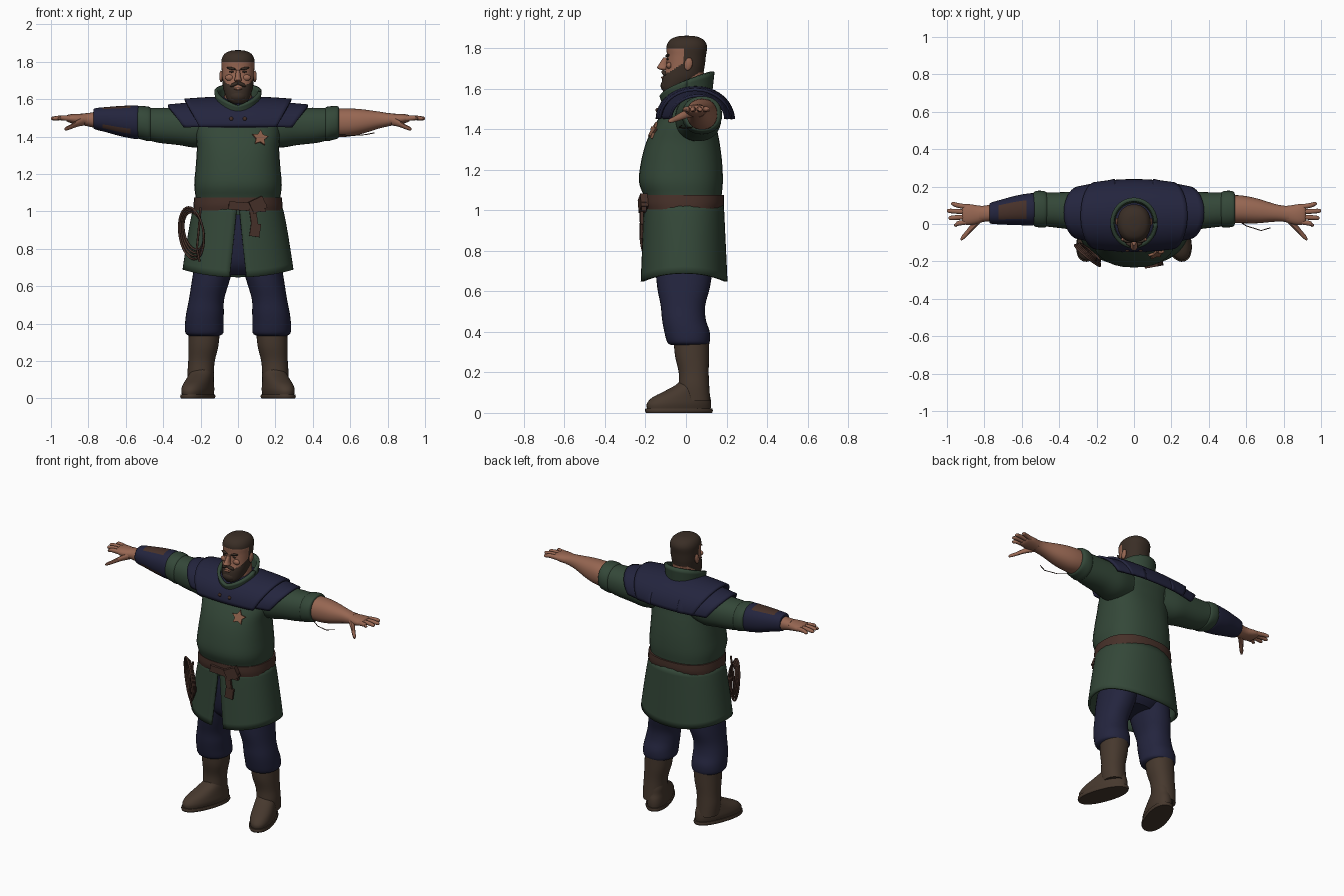
import bpy, bmesh
from math import sin, cos, pi, copysign, radians
from mathutils import Vector, Matrix

cube = bpy.data.objects.get("Cube")
if cube:
    bpy.data.objects.remove(cube)


def material(name, *rgb):
    m = bpy.data.materials.new(name)
    m.use_nodes = True
    m.diffuse_color = (*rgb, 1)
    m.node_tree.nodes["Principled BSDF"].inputs["Base Color"].default_value = (*rgb, 1)
    return m


skin = material("skin", .31, .135, .085)
green = material("green_cloth", .034, .064, .04)
navy = material("navy_cloth", .017, .018, .048)
leather = material("boot_leather", .062, .04, .027)
hair = material("dark_hair", .042, .027, .019)
strap = material("belt_leather", .062, .03, .022)
metal = material("copper_badge", .27, .12, .07)
parts = []


def finish(name, bm, *mats):
    bmesh.ops.recalc_face_normals(bm, faces=bm.faces)
    mesh = bpy.data.meshes.new(name)
    bm.to_mesh(mesh)
    bm.free()
    for m in mats:
        mesh.materials.append(m)
    ob = bpy.data.objects.new(name, mesh)
    bpy.context.collection.objects.link(ob)
    parts.append(ob)
    return ob


def smooth_rows(rows, n):
    # Catmull-Rom interpolation between section rows
    out = []
    for i in range(len(rows) - 1):
        a, b, c, d = (rows[max(0, min(len(rows) - 1, i + k))] for k in (-1, 0, 1, 2))
        for j in range(n):
            t = j / n
            out.append([q + t / 2 * (r - p + t * (2 * p - 5 * q + 4 * r - s + t * (3 * (q - r) + s - p)))
                        for p, q, r, s in zip(a, b, c, d)])
    return out + [list(rows[-1])]


def loft(name, mats, rows, axis="z", side=1, power=2.2, n=4, seg=32, rule=None):
    # each row: position along axis, centre (two values), radius (two values)
    bm = bmesh.new()
    rings = []
    for t, c, d, r, q in smooth_rows(rows, n):
        ring = []
        for k in range(seg):
            a = 2 * pi * k / seg
            u = c + r * copysign(abs(cos(a)) ** (2 / power), cos(a))
            v = d + q * copysign(abs(sin(a)) ** (2 / power), sin(a))
            p = (u, v, t) if axis == "z" else (t, u, v)
            ring.append(bm.verts.new((p[0] * side, p[1], p[2])))
        rings.append(ring)
    for low, high in zip(rings, rings[1:]):
        for k in range(seg):
            j = (k + 1) % seg
            bm.faces.new((low[k], low[j], high[j], high[k]))
    bm.faces.new(rings[0])
    bm.faces.new(rings[-1])
    bmesh.ops.recalc_face_normals(bm, faces=bm.faces)
    if rule:
        for f in bm.faces:
            f.material_index = rule(f.calc_center_median(), f.normal)
    return finish(name, bm, *mats)


def sheet(name, mat, fn, nu, nv, thick):
    bm = bmesh.new()
    grid = [[bm.verts.new(fn(i / nu, j / nv)) for j in range(nv + 1)] for i in range(nu + 1)]
    for i in range(nu):
        for j in range(nv):
            bm.faces.new((grid[i][j], grid[i + 1][j], grid[i + 1][j + 1], grid[i][j + 1]))
    ob = finish(name, bm, mat)
    mod = ob.modifiers.new("thickness", "SOLIDIFY")
    mod.thickness, mod.offset = thick, 0
    return ob


def shape(name, mat, loc, size, rot=(0, 0, 0), ball=True):
    bm = bmesh.new()
    if ball:
        bmesh.ops.create_uvsphere(bm, u_segments=16, v_segments=10, radius=1)
    else:
        bmesh.ops.create_cube(bm, size=2)
    ob = finish(name, bm, mat)
    ob.location, ob.scale, ob.rotation_euler = loc, size, [radians(a) for a in rot]
    if not ball:
        ob.modifiers.new("soft_edges", "BEVEL").width = .006
    return ob


def cord(name, mat, points, radius, closed=False):
    cu = bpy.data.curves.new(name, "CURVE")
    cu.dimensions, cu.bevel_depth, cu.bevel_resolution = "3D", radius, 2
    sp = cu.splines.new("POLY")
    sp.points.add(len(points) - 1)
    for p, co in zip(sp.points, points):
        p.co = (*co, 1)
    sp.use_cyclic_u = closed
    cu.materials.append(mat)
    bpy.context.collection.objects.link(bpy.data.objects.new(name, cu))


# Tunic body and belt
loft("tunic_body", [green], [(.98, 0, -.012, .225, .185), (1.06, 0, -.015, .225, .19),
     (1.14, 0, -.025, .234, .207), (1.24, 0, -.022, .226, .2), (1.34, 0, -.015, .22, .18),
     (1.43, 0, 0, .225, .15), (1.51, 0, .035, .2, .13), (1.58, 0, .04, .12, .09)], power=2.4)
loft("belt", [strap], [(1.005, 0, -.012, .238, .193), (1.035, 0, -.012, .238, .2),
     (1.075, 0, -.012, .234, .2)], power=2.4)
shape("belt_knot", strap, (.05, -.212, 1.025), (.1, .012, .022), (0, 4, 3), False)
shape("belt_loop", strap, (.105, -.212, 1.035), (.04, .018, .034), (0, -25, 10), False)
shape("belt_tail", strap, (.085, -.219, .96), (.018, .008, .07), (0, -8, 5), False)
shape("belt_tail_tip", strap, (.092, -.221, .9), (.027, .007, .035), (0, 8, 5), False)


# Skirt, open at the front
def skirt(u, v):
    gap = .015 + .11 * v
    a = -pi / 2 + gap + u * 2 * (pi - gap)
    hem = .648 + .04 * cos(a) ** 2
    z = 1.03 + (hem - 1.03) * v
    rx, ry = .228 + .062 * v ** .8, .19 + .018 * v
    return (rx * copysign(abs(cos(a)) ** .9, cos(a)), -.01 + ry * copysign(abs(sin(a)) ** .9, sin(a)), z)


sheet("tunic_skirt", green, skirt, 64, 10, .014)
loft("trouser_seat", [navy], [(.66, 0, -.01, .13, .1), (.72, 0, -.01, .19, .15),
     (.85, 0, -.012, .2, .168), (1, 0, -.01, .2, .17)])


# Shoulder cape, shoulder plates and collar
def cape(u, v):
    a, x = pi * v, 2 * u - 1
    drop = 1 - .08 * x * x
    return (x * (.205 + .08 * sin(a)), .045 - .188 * cos(a) * drop, 1.45 + .158 * sin(a) * drop)


sheet("shoulder_cape", navy, cape, 24, 24, .014)
for s in (1, -1):
    def plate(u, v):
        a = pi * v
        x = .1 + u * (.19 + .085 * sin(a))
        return (s * x, .06 - (.175 - .04 * u) * cos(a), 1.45 + (.14 - .025 * u) * sin(a))
    sheet("shoulder_plate", navy, plate, 10, 24, .014)
    shape("cape_button", strap, (s * .036, -.142, 1.495), (.011, .008, .011))


def collar(u, v):
    a = 2 * pi * u
    back = .5 + .5 * sin(a)
    low, high = 1.53 + .04 * back, 1.565 + .12 * back ** .6
    r = .105 + .012 * v
    return (r * cos(a), .005 + r * 1.08 * sin(a), low + (high - low) * v)


sheet("collar", green, collar, 40, 5, .02)
loft("neck", [skin], [(1.5, 0, .02, .085, .085), (1.6, 0, .015, .075, .075), (1.68, 0, .02, .07, .07)])


# Head with hair and beard coloured by region
def head_rule(c, n):
    if c.z > 1.8 or c.y > -.015 or c.z < 1.662 + .65 * (c.y + .115):
        return 1
    return 0


head = loft("head", [skin, hair], [(1.578, 0, -.075, .03, .03), (1.6, 0, -.06, .058, .058),
     (1.65, 0, -.022, .077, .095), (1.7, 0, -.005, .084, .095), (1.76, 0, .002, .087, .096),
     (1.81, 0, .004, .088, .1), (1.842, 0, .004, .072, .082), (1.858, 0, .004, .04, .048),
     (1.862, 0, .004, .008, .01)], n=8, seg=56, rule=head_rule)
loft("nose", [skin], [(1.692, 0, -.108, .014, .012), (1.702, 0, -.116, .02, .026),
     (1.72, 0, -.112, .014, .022), (1.755, 0, -.098, .011, .014)], seg=16)
shape("lower_lip", skin, (0, -.115, 1.655), (.022, .008, .006))
shape("chin_beard", hair, (0, -.083, 1.615), (.05, .043, .036))
for s in (1, -1):
    shape("ear", skin, (s * .09, .012, 1.722), (.01, .02, .032), (-12, 0, 0))
    shape("eyebrow", hair, (s * .036, -.092, 1.764), (.026, .009, .007), (0, s * -10, s * 12))
    shape("eye", hair, (s * .035, -.091, 1.746), (.013, .005, .005))
    shape("cheek", skin, (s * .045, -.083, 1.715), (.024, .014, .017))
    shape("moustache", hair, (s * .02, -.108, 1.679), (.026, .012, .01), (0, s * 22, s * 15))

# Arms, hands and legs, mirrored
for s in (1, -1):
    loft("sleeve", [green], [(.12, .05, 1.46, .1, .1), (.22, .06, 1.453, .112, .112),
         (.32, .07, 1.455, .102, .1), (.42, .075, 1.46, .094, .094), (.48, .078, 1.467, .09, .086)],
         "x", s)
    loft("rolled_cuff", [green], [(.46, .078, 1.467, .08, .08), (.475, .078, 1.467, .096, .092),
         (.51, .08, 1.473, .098, .09), (.535, .08, 1.476, .09, .085), (.54, .08, 1.476, .07, .07)],
         "x", s)
    loft("forearm", [skin], [(.5, .08, 1.475, .075, .075), (.58, .078, 1.475, .074, .076),
         (.66, .07, 1.48, .066, .066), (.75, .06, 1.488, .048, .046), (.8, .055, 1.49, .043, .036),
         (.83, .053, 1.492, .045, .032)], "x", s)
    loft("palm", [skin], [(.8, .054, 1.491, .04, .033), (.84, .05, 1.492, .05, .03),
         (.88, .05, 1.495, .056, .026), (.91, .052, 1.497, .052, .019), (.92, .052, 1.497, .04, .01)],
         "x", s, seg=20)
    for i, (tip, base) in enumerate(((.962, .012), (.992, .038), (1, .064), (.978, .09))):
        y = base + (base - .05) * .45
        loft("finger", [skin], [(.88, base, 1.495, .013, .015), (.94, (base + y) / 2, 1.5, .013, .013),
             (tip - .01, y, 1.497, .011, .01), (tip, y, 1.496, .004, .004)], "x", s, seg=12)
    loft("thumb", [skin], [(.82, .03, 1.484, .024, .024), (.86, -.01, 1.47, .022, .018),
         (.895, -.05, 1.452, .018, .013), (.92, -.075, 1.442, .013, .01), (.927, -.082, 1.44, .004, .004)],
         "x", s, seg=12)
    loft("trouser_leg", [navy], [(.335, .18, .015, .08, .09), (.35, .18, .012, .101, .105),
         (.4, .18, .005, .103, .112), (.46, .176, -.01, .1, .108), (.53, .168, -.015, .094, .11),
         (.62, .148, -.012, .1, .13), (.74, .12, -.008, .108, .145)], side=s)
    loft("boot_shaft", [leather], [(.06, .2, .045, .066, .075), (.13, .2, .04, .07, .075),
         (.2, .195, .038, .071, .074), (.28, .185, .03, .08, .084), (.36, .18, .027, .083, .088)], side=s)
    turn = Matrix.Translation((s * .215, -.035, 0)) @ Matrix.Rotation(s * radians(19), 4, "Z")
    for name, rows in (
            ("boot_foot", [(.015, 0, 0, .066, .163), (.045, 0, 0, .071, .165), (.075, 0, .012, .068, .15),
                           (.105, 0, .038, .064, .115), (.14, 0, .07, .06, .08), (.17, 0, .08, .056, .064)]),
            ("boot_sole", [(0, 0, 0, .072, .17), (.01, 0, 0, .076, .174), (.022, 0, 0, .074, .172)])):
        loft(name, [leather], rows, side=s).matrix_world = turn


# Bracer with leather patches on one arm, thin cord on the other
def bracer_rule(c, n):
    inside = -.73 < c.x < -.58
    return 1 if inside and (n.z > .85 or (n.y < -.45 and -.75 < n.z < -.3)) else 0


loft("bracer", [navy, strap], [(.535, .079, 1.475, .07, .08), (.54, .079, 1.476, .086, .09),
     (.62, .074, 1.482, .08, .082), (.7, .065, 1.49, .068, .068), (.765, .058, 1.495, .056, .056),
     (.772, .058, 1.495, .045, .045)], "x", -1, n=6, rule=bracer_rule)
cord("arm_cord", strap, [(.54, .03, 1.41), (.6, -.01, 1.405), (.68, -.035, 1.41), (.73, -.02, 1.42)], .0025)

# Coiled rope on the hip
for i in range(4):
    w, h = .075 + .006 * i, .1 + .013 * i
    loop = []
    for k in range(32):
        a = 2 * pi * k / 32
        loop.append((-.237 - .004 * i + w * .7 * cos(a) - .015 * sin(a),
                     -.15 - w * .6 * cos(a) - .006 * i, .895 - .004 * i + h * sin(a)))
    cord("rope_coil", strap, loop, .006, True)
cord("rope_end", strap, [(-.2, -.19, 1.02), (-.21, -.2, .9), (-.22, -.2, .8), (-.205, -.2, .73)], .006)

# Star badge on the chest
bm = bmesh.new()
star = [bm.verts.new((r * sin(k * pi / 5), 0, r * cos(k * pi / 5)))
        for k, r in enumerate([.046, .024] * 5)]
face = bm.faces.new(star)
new = bmesh.ops.extrude_face_region(bm, geom=[face])["geom"]
bmesh.ops.translate(bm, vec=Vector((0, .012, 0)), verts=[v for v in new if isinstance(v, bmesh.types.BMVert)])
badge = finish("chest_badge", bm, metal)
badge.location, badge.rotation_euler = (.12, -.168, 1.395), (radians(-22), radians(8), radians(14))

# Smooth shading with sharp edges kept
bpy.ops.object.select_all(action="DESELECT")
for ob in parts:
    ob.select_set(True)
bpy.context.view_layer.objects.active = parts[0]
bpy.ops.object.shade_smooth_by_angle(angle=radians(40))
